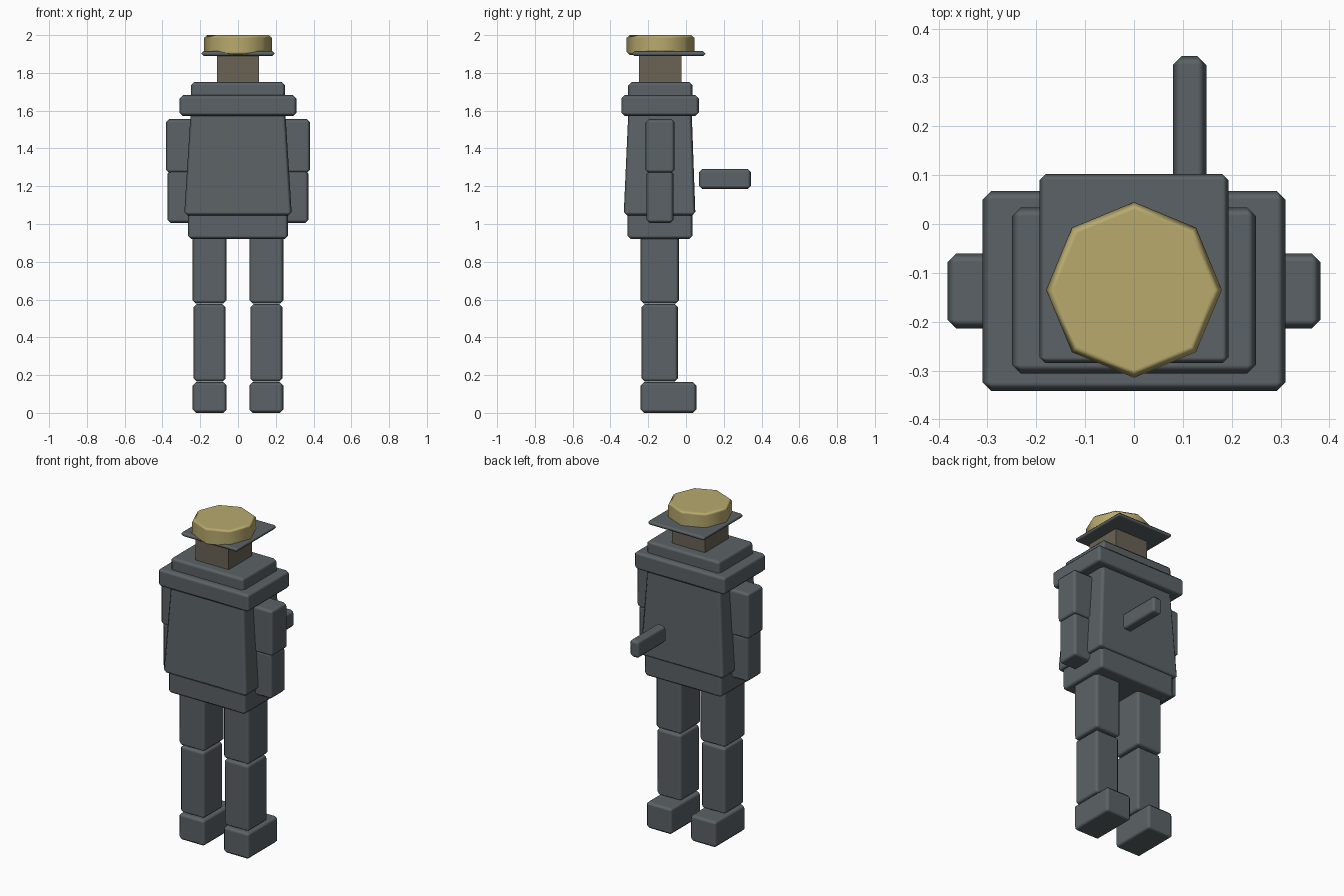
import bpy, bmesh, math
from mathutils import Matrix

if "Cube" in bpy.data.objects:
    bpy.data.objects.remove(bpy.data.objects["Cube"])


def material(name, rgb):
    m = bpy.data.materials.new(name)
    m.diffuse_color = (*rgb, 1)
    m.use_nodes = True
    m.node_tree.nodes["Principled BSDF"].inputs["Base Color"].default_value = m.diffuse_color
    return m


GREY = material("slate_grey", (0.105, 0.122, 0.132))
TAN = material("dull_tan", (0.145, 0.125, 0.09))
GOLD = material("pale_gold", (0.48, 0.40, 0.155))


def finish(name, bm, mat, bevel):
    """Turn a bmesh into an object with chamfered, softly shaded edges."""
    mesh = bpy.data.meshes.new(name)
    bmesh.ops.recalc_face_normals(bm, faces=bm.faces)
    for f in bm.faces:
        f.smooth = True
    bm.to_mesh(mesh)
    bm.free()
    mesh.materials.append(mat)
    ob = bpy.data.objects.new(name, mesh)
    bpy.context.collection.objects.link(ob)
    if bevel:
        mod = ob.modifiers.new("chamfer", 'BEVEL')
        mod.width = bevel
        mod.segments = 1
        mod.limit_method = 'ANGLE'
        mod.angle_limit = math.radians(60)
        mod.harden_normals = True
    else:
        for p in mesh.polygons:
            p.use_smooth = False
    return ob


def box(name, x, y, z, mat=GREY, bevel=0.018, top=None):
    """Box from (min, max) ranges; top gives other x and y ranges for the upper face."""
    bm = bmesh.new()
    bmesh.ops.create_cube(bm, size=1)
    for v in bm.verts:
        i, j, k = (int(c > 0) for c in v.co)
        xr, yr = top if (top and k) else (x, y)
        v.co = (xr[i], yr[j], z[k])
    return finish(name, bm, mat, bevel)


# Body
box("hips", (-0.265, 0.265), (-0.31, 0.035), (0.92, 1.12))
box("coat", (-0.285, 0.285), (-0.33, 0.05), (1.045, 1.60),
    top=((-0.25, 0.25), (-0.305, 0.03)))
box("shoulders", (-0.31, 0.31), (-0.342, 0.068), (1.572, 1.682))
box("collar", (-0.25, 0.25), (-0.306, 0.034), (1.64, 1.752))

# Limbs, mirrored left and right
for side, s in (("left", 1), ("right", -1)):
    def limb(name, x, y, z):
        box(f"{side}_{name}", tuple(sorted((s * x[0], s * x[1]))), y, z)

    limb("upper_arm", (0.235, 0.382), (-0.214, -0.06), (1.27, 1.555))
    limb("forearm", (0.235, 0.373), (-0.209, -0.066), (1.005, 1.285))
    limb("thigh", (0.06, 0.24), (-0.24, -0.037), (0.578, 0.96))
    limb("shin", (0.065, 0.235), (-0.235, -0.043), (0.165, 0.577))
    limb("foot", (0.06, 0.24), (-0.24, 0.055), (0.0, 0.163))

# Rod floating behind the body
box("back_rod", (0.08, 0.148), (0.068, 0.344), (1.185, 1.292))

# Head and hat
box("head", (-0.112, 0.112), (-0.25, -0.023), (1.74, 1.9), TAN, 0)
box("hat_brim", (-0.193, 0.193), (-0.285, 0.102), (1.889, 1.915), bevel=0.012)

bm = bmesh.new()
bmesh.ops.create_cone(bm, cap_ends=True, segments=8, radius1=0.18, radius2=0.18, depth=0.104,
                      matrix=Matrix.Translation((0, -0.135, 1.948)))
# a corner of the octagon points straight ahead
if min(v.co.y for v in bm.verts) > -0.31:
    bmesh.ops.rotate(bm, verts=bm.verts, cent=(0, -0.135, 0),
                     matrix=Matrix.Rotation(math.pi / 8, 3, 'Z'))
finish("hat_crown", bm, GOLD, 0.015)
